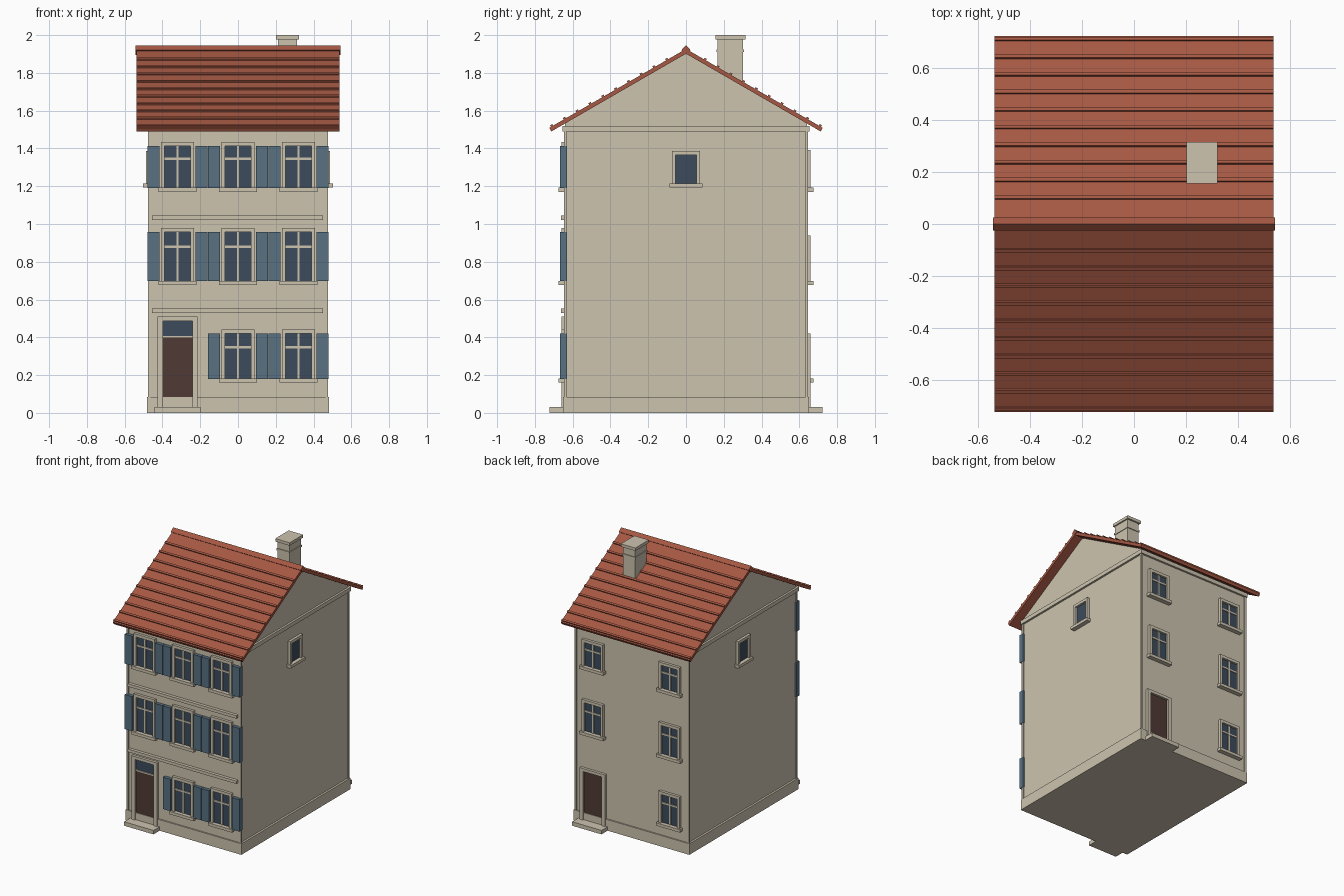
import bpy
import bmesh
import math
from mathutils import Matrix, Vector

cube = bpy.data.objects.get("Cube")
if cube:
    bpy.data.objects.remove(cube, do_unlink=True)


def material(name, rgb):
    m = bpy.data.materials.new(name)
    m.use_nodes = True
    m.diffuse_color = (*rgb, 1)
    m.node_tree.nodes["Principled BSDF"].inputs["Base Color"].default_value = (*rgb, 1)
    return m


STONE = material("pale stone", (0.61, 0.55, 0.43))
TILE = material("red tile", (0.38, 0.098, 0.056))
BLUE = material("blue shutter", (0.098, 0.165, 0.225))
GLASS = material("dark glass", (0.045, 0.07, 0.105))
WOOD = material("brown door", (0.08, 0.042, 0.035))

WALL_X, WALL_Y = 0.468, 0.64


def finish(name, bm, mat):
    bmesh.ops.recalc_face_normals(bm, faces=bm.faces)
    mesh = bpy.data.meshes.new(name)
    bm.to_mesh(mesh)
    bm.free()
    mesh.materials.append(mat)
    obj = bpy.data.objects.new(name, mesh)
    bpy.context.collection.objects.link(obj)
    return obj


def box(name, xs, ys, zs, mat, matrix=Matrix()):
    """Box given by its span on each axis."""
    bm = bmesh.new()
    bmesh.ops.create_cube(bm, size=1)
    for v in bm.verts:
        v.co = matrix @ Vector([(a + b) / 2 + c * (b - a)
                                for (a, b), c in zip((xs, ys, zs), v.co)])
    return finish(name, bm, mat)


def prism(name, profile, half, mat):
    """Extrude a (y, z) profile along x."""
    bm = bmesh.new()
    face = bm.faces.new([bm.verts.new((-half, y, z)) for y, z in profile])
    out = bmesh.ops.extrude_face_region(bm, geom=[face])
    moved = [g for g in out["geom"] if isinstance(g, bmesh.types.BMVert)]
    bmesh.ops.translate(bm, verts=moved, vec=(2 * half, 0, 0))
    return finish(name, bm, mat)


def wall(angle, distance):
    """Frame on a wall: x along it, -y outwards from its surface."""
    return Matrix.Rotation(angle, 4, "Z") @ Matrix.Translation((0, -distance, 0))


FRONT, BACK = wall(0, WALL_Y), wall(math.pi, WALL_Y)
SIDES = {"left": wall(math.pi / 2, WALL_X), "right": wall(-math.pi / 2, WALL_X)}


def plate(name, u0, u1, z0, z1, out, mat, m):
    box(name, (u0, u1), (-out, 0.01), (z0, z1), mat, m)


def surround(name, u, half, z0, z1, m, rim=0.02):
    """Stone jambs and lintel around an opening."""
    for s in (-1, 1):
        a, b = sorted((u + s * half, u + s * (half + rim)))
        plate(name + "_jamb", a, b, z0, z1, 0.02, STONE, m)
    plate(name + "_lintel", u - half - rim, u + half + rim, z1, z1 + 0.022, 0.02, STONE, m)


def window(name, u, z0, z1, m, half=0.068, bars=True, shutters=False):
    plate(name + "_glass", u - half, u + half, z0, z1, 0.005, GLASS, m)
    surround(name, u, half, z0, z1, m)
    plate(name + "_sill", u - half - 0.032, u + half + 0.032,
          z0 - 0.02, z0 + 0.002, 0.034, STONE, m)
    if bars:
        z = z0 + 0.7 * (z1 - z0)
        plate(name + "_mullion", u - 0.006, u + 0.006, z0, z1, 0.011, STONE, m)
        plate(name + "_transom", u - half, u + half, z - 0.006, z + 0.006, 0.011, STONE, m)
    if shutters:
        for s in (-1, 1):
            a, b = sorted((u + s * 0.095, u + s * 0.159))
            plate(name + "_shutter", a, b, z0, z1, 0.026, BLUE, m)


def door(name, u, z1, frame_top, m):
    plate(name + "_leaf", u - 0.078, u + 0.078, 0.03, z1, 0.005, WOOD, m)
    surround(name, u, 0.078, 0.03, frame_top, m, 0.028)
    plate(name + "_step", u - 0.122, u + 0.122, 0, 0.03, 0.083, STONE, m)


# House body with gables
prism("house_body", [(-WALL_Y, 0), (WALL_Y, 0), (WALL_Y, 1.535),
                     (0, 1.905), (-WALL_Y, 1.535)], WALL_X, STONE)
box("plinth", (-0.483, 0.483), (-0.65, 0.65), (0, 0.083), STONE)
box("eave_band", (-0.483, 0.483), (-0.655, 0.655), (1.49, 1.52), STONE)
for sx in (-1, 1):
    for sy in (-1, 1):
        box("corner_strip", sorted((sx * 0.462, sx * 0.477)),
            sorted((sy * 0.632, sy * 0.647)), (0.08, 1.5), STONE)

# Front: doorway, shuttered windows, string courses
door("front_door", -0.32, 0.4, 0.487, FRONT)
plate("front_door_bar", -0.398, -0.242, 0.398, 0.408, 0.012, STONE, FRONT)
plate("front_door_light", -0.398, -0.242, 0.408, 0.487, 0.005, GLASS, FRONT)
for floor, (z0, z1) in enumerate([(0.18, 0.42), (0.697, 0.957), (1.19, 1.412)]):
    for u in (-0.32, 0, 0.32):
        if floor or u >= 0:
            window("front_window", u, z0, z1, FRONT, shutters=True)
for z in (0.53, 1.022):
    plate("string_course", -0.455, 0.45, z, z + 0.022, 0.023, STONE, FRONT)

# Back: door and plain windows
door("back_door", -0.32, 0.397, 0.397, BACK)
for floor, (z0, z1) in enumerate([(0.18, 0.397), (0.697, 0.917), (1.19, 1.37)]):
    for u in (-0.32, 0.32):
        if floor or u > 0:
            window("back_window", u, z0, z1, BACK)

# Small gable windows
for side, m in SIDES.items():
    window(side + "_gable_window", 0, 1.213, 1.365, m, half=0.055, bars=False)

# Roof slopes with raised tile courses
TILT = math.radians(30)


def slope_profile(s0, s1, h0, h1, sign):
    return [(sign * (s * math.cos(TILT) + h * math.sin(TILT)),
             1.927 - s * math.sin(TILT) + h * math.cos(TILT))
            for s, h in ((s0, h0), (s1, h0), (s1, h1), (s0, h1))]


for sign, side in ((-1, "front"), (1, "back")):
    prism(side + "_roof", slope_profile(0, 0.836, -0.022, 0, sign), 0.537, TILE)
    for i in range(10):
        s = (0.1 + 0.0677 * i) / math.cos(TILT)
        prism(side + "_tile_course", slope_profile(s - 0.007, s + 0.007, -0.005, 0.009, sign),
              0.537, TILE)
prism("ridge_cap", [(-0.025, 1.92), (0, 1.895), (0.025, 1.92), (0, 1.945)], 0.542, TILE)

# Chimney
box("chimney_shaft", (0.212, 0.312), (0.168, 0.302), (1.65, 1.985), STONE)
box("chimney_collar", (0.207, 0.317), (0.162, 0.308), (1.91, 1.925), STONE)
box("chimney_cap", (0.202, 0.322), (0.155, 0.315), (1.978, 2.0), STONE)
